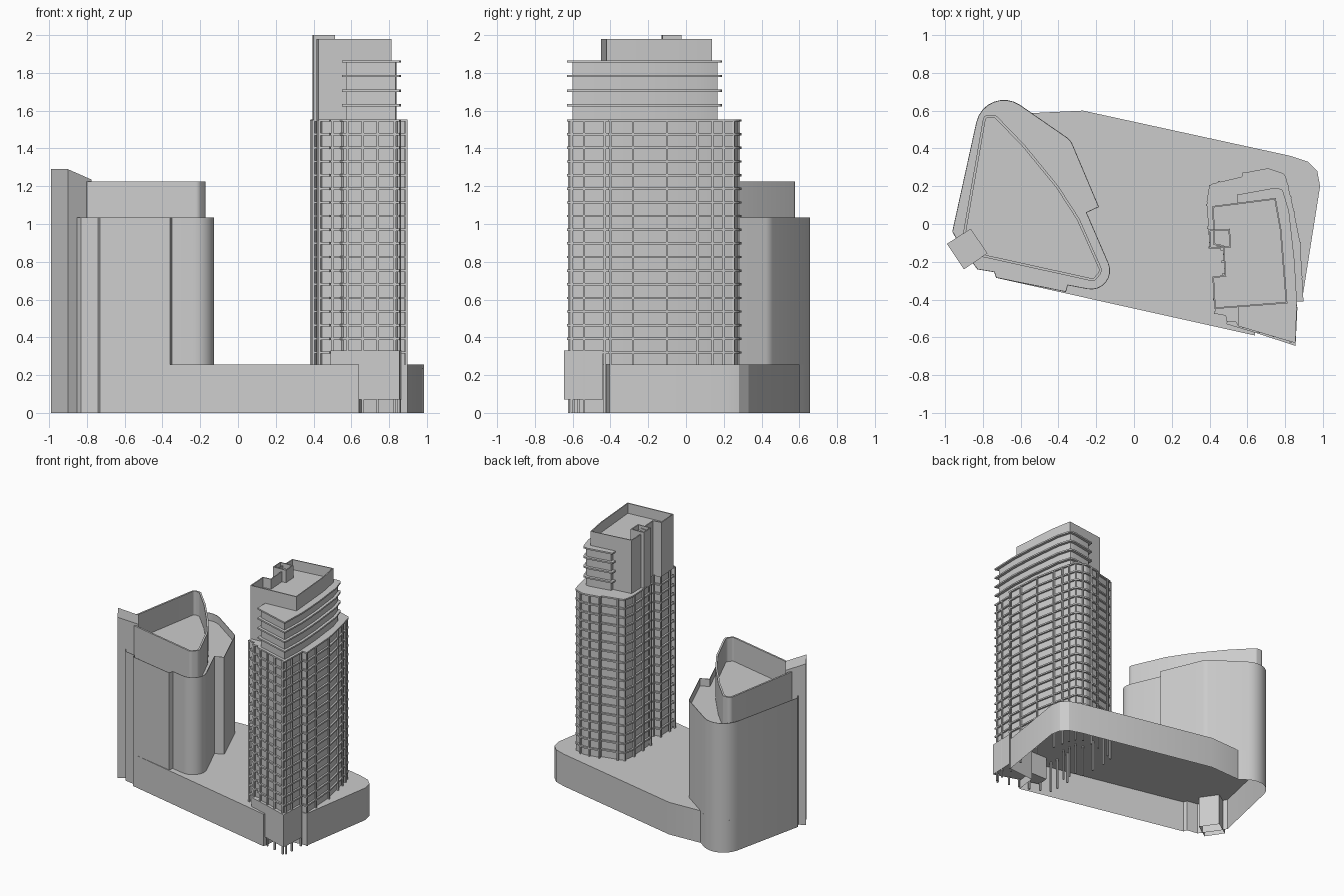
import bpy, math
from mathutils import Vector

if "Cube" in bpy.data.objects:
    bpy.data.objects.remove(bpy.data.objects["Cube"])


def outline(corners, n=8):
    """Counter-clockwise 2D loop; a third value on a corner is its rounding radius."""
    out, m = [], len(corners)
    for i, c in enumerate(corners):
        p = Vector(c[:2])
        if len(c) == 2:
            out.append(p)
            continue
        a = (Vector(corners[i - 1][:2]) - p).normalized()
        b = (Vector(corners[(i + 1) % m][:2]) - p).normalized()
        half = a.angle(b) / 2
        centre = p + (a + b).normalized() * c[2] / math.sin(half)
        s = p + a * c[2] / math.tan(half) - centre
        e = p + b * c[2] / math.tan(half) - centre
        turn = math.atan2(s.x * e.y - s.y * e.x, s.dot(e))
        for k in range(n + 1):
            t = turn * k / n
            out.append(centre + Vector((s.x * math.cos(t) - s.y * math.sin(t),
                                        s.x * math.sin(t) + s.y * math.cos(t))))
    area = sum(out[i - 1].x * q.y - out[i - 1].y * q.x for i, q in enumerate(out))
    return out if area > 0 else out[::-1]


def inset(loop, d):
    """Mitred inward offset of a counter-clockwise loop."""
    res, m = [], len(loop)
    for i, p in enumerate(loop):
        a = (p - loop[i - 1]).normalized()
        b = (loop[(i + 1) % m] - p).normalized()
        n1, n2 = Vector((-a.y, a.x)), Vector((-b.y, b.x))
        res.append(p + (n1 + n2) * d / max(1 + n1.dot(n2), 0.3))
    return res


def loft(name, rings, bottom=False):
    """Skin a stack of (loop, z) rings and cap the last one."""
    m = len(rings[0][0])
    verts = [(p.x, p.y, z) for loop, z in rings for p in loop]
    faces = [(r * m + i, r * m + (i + 1) % m, (r + 1) * m + (i + 1) % m, (r + 1) * m + i)
             for r in range(len(rings) - 1) for i in range(m)]
    last = (len(rings) - 1) * m
    faces.append(tuple(range(last, last + m)))
    if bottom:
        faces.append(tuple(range(m))[::-1])
    me = bpy.data.meshes.new(name)
    me.from_pydata(verts, [], faces)
    ob = bpy.data.objects.new(name, me)
    bpy.context.collection.objects.link(ob)
    bpy.ops.object.select_all(action='DESELECT')
    ob.select_set(True)
    bpy.context.view_layer.objects.active = ob
    bpy.ops.object.shade_smooth_by_angle(angle=math.radians(25))
    return ob


def prism(name, loop, z0, z1, bottom=False):
    return loft(name, [(loop, z0), (loop, z1)], bottom)


def parapet(name, loop, z0, z1, thick, depth):
    inner = inset(loop, thick)
    return loft(name, [(loop, z0), (loop, z1), (inner, z1), (inner, z1 - depth)])


def slabs(name, loop, z0, step, count, thick=0.012):
    ob = prism(name, loop, z0, z0 + thick, True)
    mod = ob.modifiers.new("floors", 'ARRAY')
    mod.count = count
    mod.use_relative_offset = False
    mod.use_constant_offset = True
    mod.constant_offset_displace = (0, 0, step)


# Podium, open underneath, sharing the curved west wall with the west tower
west_wall = [(-0.73, -0.285), (-0.74, -0.255), (-0.83, -0.24), (-0.93, -0.1),
             (-0.962, -0.04), (-0.787, 0.757, 0.15)]
podium = outline(west_wall + [(-0.54, 0.587), (-0.27, 0.60), (0.83, 0.36), (0.92, 0.33),
                              (0.97, 0.28), (0.985, 0.2), (0.89, -0.40), (0.66, -0.42),
                              (0.64, -0.59)])
prism("podium", podium, 0, 0.257)

# West tower with low parapet, crown and slanted corner fin
tower = outline(west_wall + [(-0.335, 0.445, 0.08), (-0.185, 0.09), (-0.25, 0.06),
                             (-0.06, -0.38, 0.1), (-0.35, -0.325), (-0.36, -0.36)])
parapet("west_tower", tower, 0.257, 1.035, 0.004, 0.06)
crown = outline([(-0.905, -0.05), (-0.795, 0.58, 0.03), (-0.73, 0.575, 0.02), (-0.58, 0.42),
                 (-0.40, 0.20), (-0.29, 0.03), (-0.165, -0.25, 0.04), (-0.21, -0.305, 0.03),
                 (-0.80, -0.175)])
parapet("west_crown", crown, 0.97, 1.225, 0.014, 0.19)
fin = prism("corner_fin", outline([(-0.99, -0.105), (-0.90, -0.24), (-0.775, -0.155),
                                   (-0.865, -0.025)]), 0, 1.235)
for v in fin.data.vertices:
    if v.co.z > 1 and v.co.x < -0.88:
        v.co.z = 1.29

# East tower: glazed core, floor slabs
lower = outline([(0.385, 0.12), (0.40, 0.21, 0.03), (0.57, 0.25), (0.575, 0.27),
                 (0.71, 0.295, 0.05), (0.80, 0.265, 0.04), (0.84, 0.10), (0.88, -0.10),
                 (0.897, -0.41), (0.86, -0.41), (0.855, -0.63), (0.82, -0.62), (0.55, -0.54),
                 (0.54, -0.52), (0.49, -0.515), (0.485, -0.485), (0.43, -0.475),
                 (0.42, -0.28), (0.48, -0.27), (0.47, -0.13), (0.40, -0.13)])
prism("east_core", inset(lower, 0.014), 0.257, 1.545)
slabs("east_floor_slabs", lower, 0.314, 0.0722, 18)

# Stepped-back upper floors
upper = outline([(0.545, 0.155), (0.74, 0.19), (0.785, 0.185, 0.02), (0.82, 0.07),
                 (0.85, -0.20), (0.862, -0.41), (0.855, -0.63), (0.82, -0.62), (0.55, -0.54)])
prism("upper_core", inset(upper, 0.022), 1.55, 1.86)
slabs("upper_floor_slabs", upper, 1.622, 0.0775, 4)

# Penthouse and lift shaft
house = outline([(0.415, 0.095), (0.75, 0.138), (0.78, -0.03), (0.812, -0.42), (0.425, -0.45),
                 (0.415, -0.28), (0.48, -0.27), (0.47, -0.12), (0.42, -0.11)])
parapet("penthouse", house, 1.55, 1.98, 0.008, 0.08)
shaft = outline([(0.395, -0.03), (0.40, -0.13), (0.513, -0.125), (0.508, -0.025)])
parapet("lift_shaft", shaft, 1.55, 2.0, 0.008, 0.04)

# Entrance portico
portico = outline([(0.49, -0.53), (0.64, -0.575), (0.855, -0.645), (0.865, -0.44), (0.50, -0.44)])
prism("entrance_portico", portico, 0.07, 0.33, True)

# Slender columns around the east tower
columns = [(0.85, -0.605), (0.83, -0.62), (0.74, -0.593), (0.66, -0.57), (0.58, -0.545),
           (0.50, -0.51), (0.43, -0.47), (0.425, -0.40), (0.422, -0.285), (0.475, -0.265),
           (0.47, -0.20), (0.465, -0.135), (0.40, -0.125), (0.393, -0.02), (0.388, 0.10),
           (0.402, 0.20), (0.45, 0.222), (0.58, 0.267), (0.66, 0.281), (0.74, 0.28),
           (0.79, 0.25), (0.812, 0.20), (0.828, 0.14), (0.845, 0.06), (0.877, -0.10),
           (0.887, -0.28), (0.892, -0.40), (0.858, -0.43), (0.855, -0.54)]
for i, (x, y) in enumerate(columns):
    h = 0.006
    prism(f"column_{i + 1}", outline([(x - h, y - h), (x + h, y - h), (x + h, y + h),
                                      (x - h, y + h)]), 0, 1.55, True)
